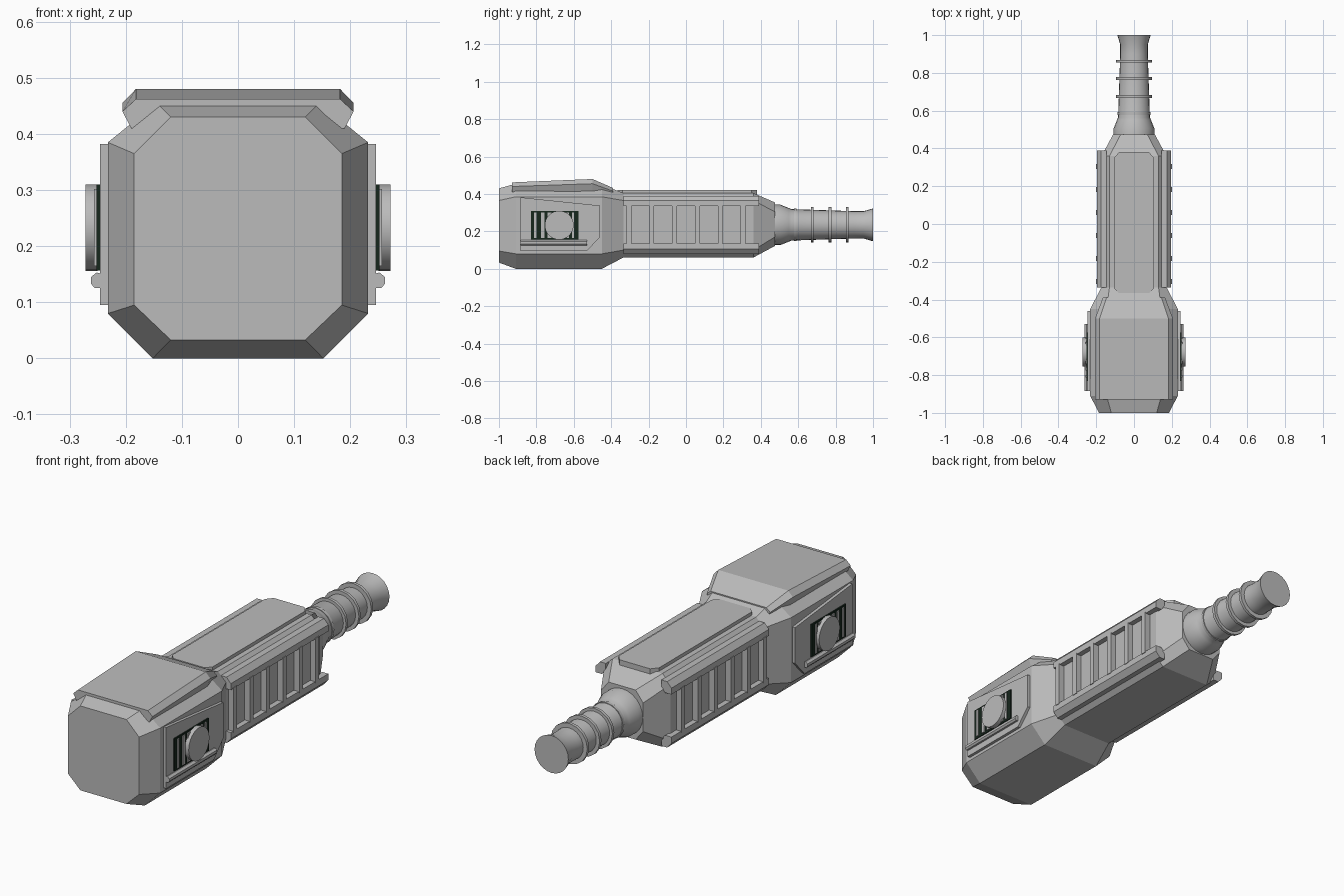
import bpy, bmesh, math

if "Cube" in bpy.data.objects:
    bpy.data.objects.remove(bpy.data.objects["Cube"])


def material(name, rgb):
    m = bpy.data.materials.new(name)
    m.diffuse_color = (*rgb, 1)
    m.use_nodes = True
    m.node_tree.nodes["Principled BSDF"].inputs["Base Color"].default_value = m.diffuse_color
    return m


GREY = material("grey plastic", (0.5, 0.5, 0.5))
DARK = material("dark green", (0.008, 0.02, 0.012))


def loft(name, rings, mat=GREY):
    """Skin equal-length rings of points and cap both ends."""
    bm = bmesh.new()
    rows = [[bm.verts.new(p) for p in r] for r in rings]
    n = len(rows[0])
    for a, b in zip(rows, rows[1:]):
        for i in range(n):
            j = (i + 1) % n
            bm.faces.new((a[i], a[j], b[j], b[i]))
    bm.faces.new(rows[0])
    bm.faces.new(rows[-1])
    bmesh.ops.recalc_face_normals(bm, faces=bm.faces)
    me = bpy.data.meshes.new(name)
    bm.to_mesh(me)
    bm.free()
    me.materials.append(mat)
    ob = bpy.data.objects.new(name, me)
    bpy.context.collection.objects.link(ob)
    return ob


def side_plate(name, s, poly, x0, x1, mat=GREY):
    """Extrude a (y, z) outline outward along x on side s."""
    return loft(name, [[(s * x, y, z) for y, z in poly] for x in (x0, x1)], mat)


def rect(y0, y1, z0, z1):
    return [(y0, z0), (y1, z0), (y1, z1), (y0, z1)]


def octagon(y, w, side_lo, side_hi, bot_x, bot, top_x, top):
    return [(-bot_x, y, bot), (bot_x, y, bot), (w, y, side_lo), (w, y, side_hi),
            (top_x, y, top), (-top_x, y, top), (-w, y, side_hi), (-w, y, side_lo)]


def smooth(ob):
    bpy.ops.object.select_all(action='DESELECT')
    ob.select_set(True)
    bpy.context.view_layer.objects.active = ob
    bpy.ops.object.shade_smooth_by_angle(angle=math.radians(25))


def turned(name, profile, sides):
    """Revolve (y, radius) points around the cable axis."""
    ob = loft(name, [[(r * math.cos(2 * math.pi * i / sides), y,
                       0.235 + r * math.sin(2 * math.pi * i / sides))
                      for i in range(sides)] for y, r in profile])
    smooth(ob)


# Faceted housing: wide head, narrow handle, tapered tail
loft("housing", [
    octagon(-1.00, 0.185, 0.095, 0.365, 0.12, 0.033, 0.12, 0.43),
    octagon(-0.91, 0.232, 0.08, 0.385, 0.152, 0.0, 0.145, 0.455),
    octagon(-0.45, 0.232, 0.08, 0.385, 0.152, 0.0, 0.145, 0.45),
    octagon(-0.335, 0.172, 0.10, 0.365, 0.13, 0.06, 0.13, 0.405),
    octagon(0.36, 0.172, 0.10, 0.365, 0.13, 0.06, 0.13, 0.405),
    octagon(0.475, 0.11, 0.17, 0.305, 0.07, 0.122, 0.07, 0.355)])


# Folded cap over the top of the head
def cap_ring(y, t, top, w, mid, l, low):
    return [(-l, y, low), (-w, y, mid), (-t, y, top),
            (t, y, top), (w, y, mid), (l, y, low)]


loft("head_cap", [
    cap_ring(-0.93, 0.182, 0.462, 0.206, 0.44, 0.19, 0.41),
    cap_ring(-0.50, 0.182, 0.48, 0.206, 0.455, 0.19, 0.41),
    cap_ring(-0.39, 0.145, 0.432, 0.165, 0.415, 0.15, 0.385)])

# Raised top plate on the handle, with clipped corners
outline = [(-0.105, -0.34), (-0.08, -0.365), (0.08, -0.365), (0.105, -0.34),
           (0.105, 0.35), (0.08, 0.38), (-0.08, 0.38), (-0.105, 0.35)]
loft("handle_top_plate", [[(x, y, z) for x, y in outline] for z in (0.385, 0.421)])

for s, label in ((1, "right"), (-1, "left")):
    # Grip frame: two long rails joined by ribs
    for up, part in ((1, "upper"), (-1, "lower")):
        section = [(0.145, 0.155), (0.175, 0.155), (0.197, 0.13),
                   (0.197, 0.1), (0.165, 0.1), (0.145, 0.12)]
        loft(f"{label}_{part}_grip_rail",
             [[(s * x, y, 0.235 + up * z) for x, z in section]
              for y in (-0.335, 0.39)])
    for i in range(6):
        y = -0.305 + i * 0.122
        side_plate(f"{label}_grip_rib_{i + 1}", s,
                   rect(y - 0.013, y + 0.013, 0.13, 0.34), 0.16, 0.2)

    # Side badge plate on the head
    side_plate(f"{label}_head_plate", s,
               [(-0.885, 0.095), (-0.53, 0.095), (-0.46, 0.17),
                (-0.46, 0.338), (-0.885, 0.382)], 0.225, 0.246)

    # Dark vent with upright slats
    side_plate(f"{label}_vent", s, rect(-0.83, -0.575, 0.157, 0.31),
               0.244, 0.252, DARK)
    for i, (a, b) in enumerate(((-0.812, -0.8), (-0.775, -0.757), (-0.74, -0.72),
                                (-0.64, -0.625), (-0.61, -0.598))):
        side_plate(f"{label}_vent_slat_{i + 1}", s, rect(a, b, 0.165, 0.302),
                   0.248, 0.257)

    # Round button
    circle = [(-0.678 + 0.077 * math.cos(math.pi * k / 16),
               0.233 + 0.077 * math.sin(math.pi * k / 16)) for k in range(32)]
    smooth(side_plate(f"{label}_button", s, circle, 0.25, 0.272))

    # Trim bar under the vent
    trim = [(0.24, 0.125), (0.255, 0.125), (0.262, 0.133),
            (0.262, 0.145), (0.252, 0.153), (0.24, 0.15)]
    loft(f"{label}_trim_bar", [[(s * x, y, z) for x, z in trim]
                               for y in (-0.885, -0.53)])

# Cable boot with collar and flared end
turned("cable_boot", [(0.46, 0.108), (0.505, 0.108), (0.55, 0.09), (0.565, 0.084),
                      (0.90, 0.073), (0.95, 0.073), (1.0, 0.088)], 24)
for i, (y, r) in enumerate(((0.585, 0.087), (0.675, 0.095),
                            (0.77, 0.095), (0.862, 0.095))):
    turned(f"boot_ring_{i + 1}", [(y - 0.007, r), (y + 0.007, r)], 16)
